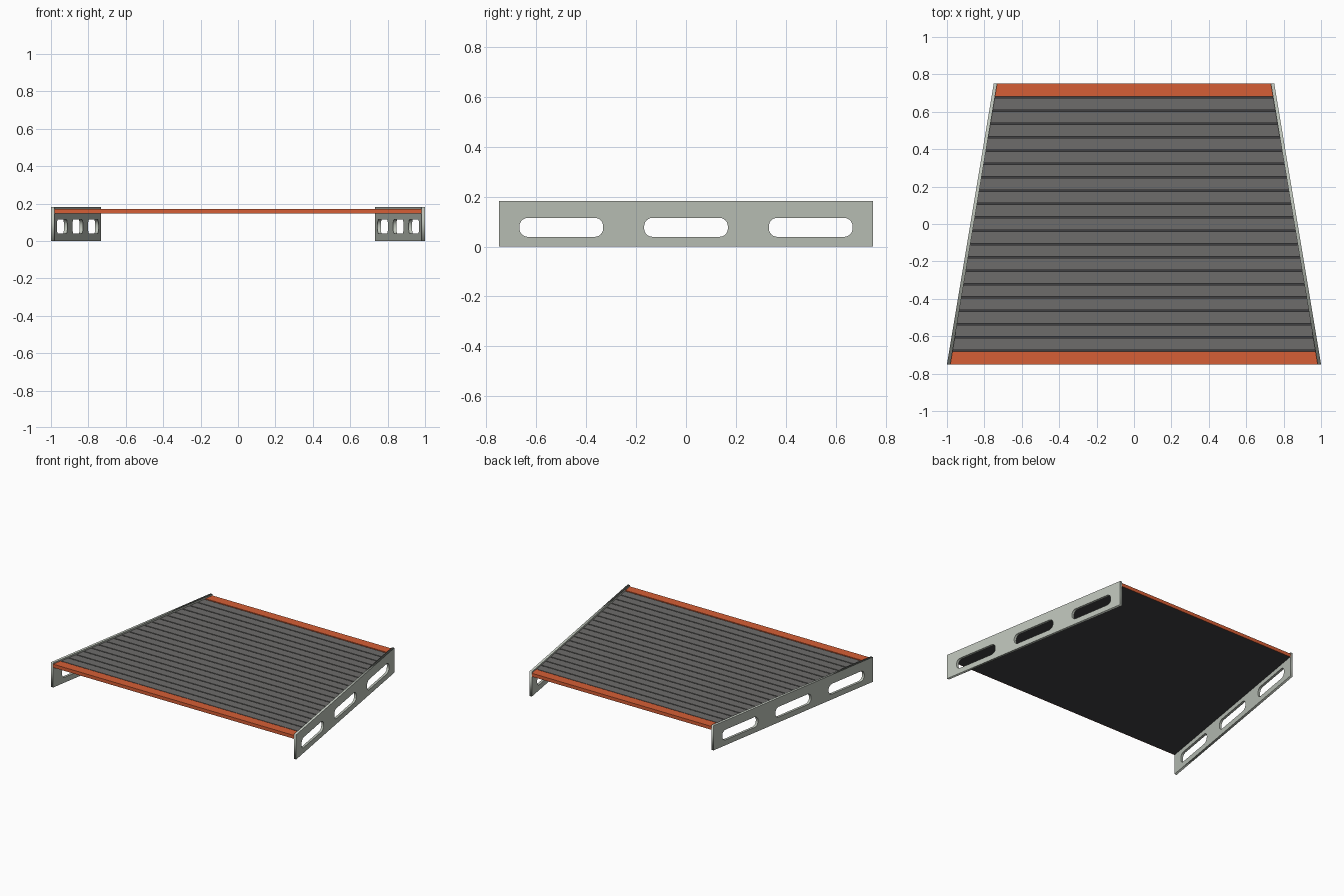
import bpy, bmesh, math

if "Cube" in bpy.data.objects:
    bpy.data.objects.remove(bpy.data.objects["Cube"])

HALF = 0.75            # half depth of the ramp
THICK = 0.018          # side plate thickness


def material(name, rgb):
    m = bpy.data.materials.new(name)
    lin = [(c / 12.92 if c <= 0.04045 else ((c + 0.055) / 1.055) ** 2.4) for c in rgb]
    m.diffuse_color = (*lin, 1)
    m.use_nodes = True
    m.node_tree.nodes["Principled BSDF"].inputs["Base Color"].default_value = m.diffuse_color
    return m


PLATE = material("pale_grey_metal", (0.74, 0.765, 0.725))
SLAT = material("mid_grey", (0.43, 0.425, 0.42))
BASE = material("dark_grey", (0.25, 0.25, 0.26))
ORANGE = material("orange", (0.84, 0.37, 0.21))


def outer_x(y):
    return 0.875 - y / 6


def finish(name, bm, mat):
    bmesh.ops.recalc_face_normals(bm, faces=bm.faces)
    me = bpy.data.meshes.new(name)
    bm.to_mesh(me)
    bm.free()
    me.materials.append(mat)
    ob = bpy.data.objects.new(name, me)
    bpy.context.collection.objects.link(ob)
    return ob


def strip(name, y0, y1, z0, z1, mat):
    """Board spanning between the two tapering side plates."""
    bm = bmesh.new()
    bmesh.ops.create_cube(bm, size=1)
    for v in bm.verts:
        y = y0 if v.co.y < 0 else y1
        x = outer_x(y) - THICK
        v.co = (math.copysign(x, v.co.x), y, z0 if v.co.z < 0 else z1)
    return finish(name, bm, mat)


def rounded(y0, y1, z0, z1, r, n=6):
    pts = []
    for i, (cy, cz) in enumerate(((y1 - r, z1 - r), (y0 + r, z1 - r),
                                  (y0 + r, z0 + r), (y1 - r, z0 + r))):
        for k in range(n + 1):
            a = math.pi / 2 * (i + k / n)
            pts.append((cy + r * math.cos(a), cz + r * math.sin(a)))
    return pts


def side_plate(name, side):
    """Plate with three slots: filled 2D curve, then slanted into place."""
    cu = bpy.data.curves.new(name, 'CURVE')
    cu.dimensions = '2D'
    cu.fill_mode = 'BOTH'
    cu.extrude = THICK / 2
    loops = [[(-HALF, 0), (HALF, 0), (HALF, 0.182), (-HALF, 0.182)]]
    loops += [rounded(c - 0.168, c + 0.168, 0.039, 0.115, 0.034) for c in (-0.5, 0, 0.5)]
    for pts in loops:
        sp = cu.splines.new('POLY')
        sp.points.add(len(pts) - 1)
        for p, (u, v) in zip(sp.points, pts):
            p.co = (u, v, 0, 1)
        sp.use_cyclic_u = True
    tmp = bpy.data.objects.new(name + "_curve", cu)
    bpy.context.collection.objects.link(tmp)
    me = bpy.data.meshes.new_from_object(tmp.evaluated_get(bpy.context.evaluated_depsgraph_get()))
    bpy.data.objects.remove(tmp)
    bm = bmesh.new()
    bm.from_mesh(me)
    bmesh.ops.remove_doubles(bm, verts=bm.verts, dist=1e-5)
    for v in bm.verts:
        u, h, w = v.co
        v.co = (side * (outer_x(u) - THICK / 2 + w), u, h)
    return finish(name, bm, PLATE)


side_plate("left_side_plate", -1)
side_plate("right_side_plate", 1)

# Dark deck panel under the slats
strip("deck_panel", -HALF + 0.003, HALF - 0.003, 0.147, 0.16, BASE)

# Orange edge strips, each with a thin nosing over the panel edge
for label, s in (("front", -1), ("back", 1)):
    strip(label + "_edge_strip", *sorted((s * 0.682, s * HALF)), 0.158, 0.172, ORANGE)
    strip(label + "_edge_nosing", *sorted((s * (HALF - 0.003), s * HALF)), 0.147, 0.158, ORANGE)

# Grey slats with narrow gaps
COUNT, GAP = 19, 0.008
pitch = (2 * 0.682 - GAP) / COUNT
for i in range(COUNT):
    y = -0.682 + GAP + i * pitch
    strip(f"slat_{i + 1:02d}", y, y + pitch - GAP, 0.158, 0.17, SLAT)
